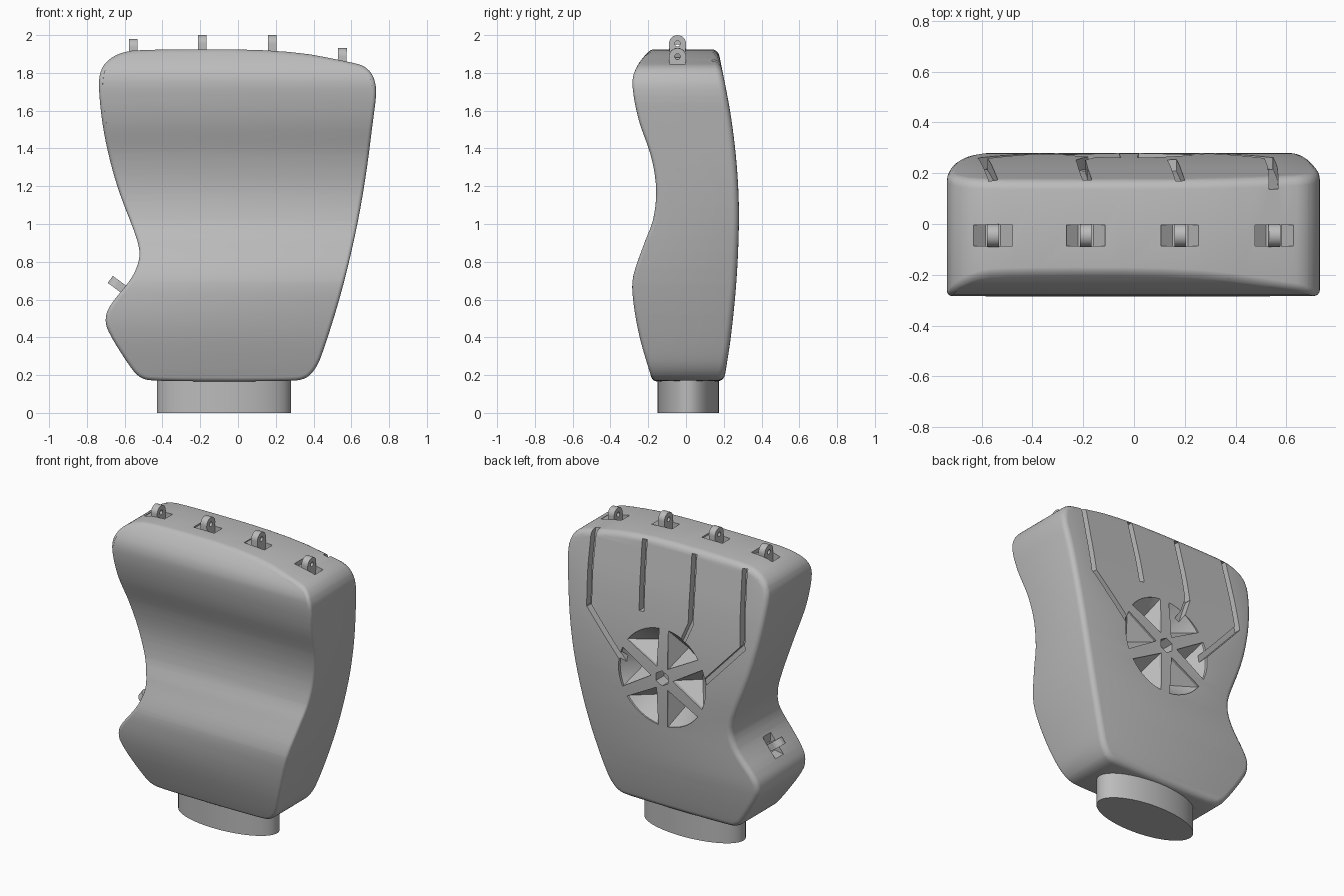
import bpy, bmesh, math
from mathutils import Matrix, Vector

if "Cube" in bpy.data.objects:
    bpy.data.objects.remove(bpy.data.objects["Cube"])

grey = bpy.data.materials.new("plain grey")
grey.use_nodes = True
grey.diffuse_color = (0.5, 0.5, 0.5, 1)
grey.node_tree.nodes["Principled BSDF"].inputs["Base Color"].default_value = (0.5, 0.5, 0.5, 1)


def make(name, bm):
    bmesh.ops.recalc_face_normals(bm, faces=bm.faces[:])
    # Closed solids must face outwards for the cuts
    if bm.calc_volume(signed=True) < 0:
        bmesh.ops.reverse_faces(bm, faces=bm.faces[:])
    mesh = bpy.data.meshes.new(name)
    bm.to_mesh(mesh)
    bm.free()
    mesh.materials.append(grey)
    ob = bpy.data.objects.new(name, mesh)
    bpy.context.collection.objects.link(ob)
    return ob


def hull(name, points):
    """Convex solid around a few points."""
    bm = bmesh.new()
    verts = [bm.verts.new(p) for p in points]
    bmesh.ops.convex_hull(bm, input=verts)
    bmesh.ops.delete(bm, geom=[v for v in bm.verts if not v.link_faces], context='VERTS')
    return make(name, bm)


def activate(ob):
    bpy.ops.object.select_all(action='DESELECT')
    ob.select_set(True)
    bpy.context.view_layer.objects.active = ob


def extent(mesh):
    zs = [v.co.z for v in mesh.vertices]
    return max(zs) - min(zs) if zs else 0


def carve(ob, cutter):
    """Cut a solid, keeping it whole if the cut would destroy it."""
    whole = ob.data.copy()
    mod = ob.modifiers.new("carve", 'BOOLEAN')
    mod.operation, mod.solver, mod.object = 'DIFFERENCE', 'EXACT', cutter
    activate(ob)
    bpy.ops.object.modifier_apply(modifier=mod.name)
    if extent(ob.data) < .9 * extent(whole):
        ob.data = whole
    bpy.data.objects.remove(cutter)


def smooth(ob):
    activate(ob)
    bpy.ops.object.shade_smooth_by_angle(angle=math.radians(30))


def curve(keys, z):
    """Smooth value at height z through (height, value) keys."""
    z = min(max(z, keys[0][0]), keys[-1][0])
    n = len(keys)
    i = max(k for k in range(n - 1) if keys[k][0] <= z)

    def slope(k):
        a, b = keys[max(k - 1, 0)], keys[min(k + 1, n - 1)]
        return (b[1] - a[1]) / (b[0] - a[0])
    (z0, v0), (z1, v1) = keys[i], keys[i + 1]
    h = z1 - z0
    t = (z - z0) / h
    return ((2*t**3 - 3*t*t + 1) * v0 + (t**3 - 2*t*t + t) * h * slope(i)
            + (3*t*t - 2*t**3) * v1 + (t**3 - t*t) * h * slope(i + 1))


# Side profile: wavy palm face and gently domed back
PALM = [(.16, -.175), (.4, -.245), (.6, -.28), (.72, -.28), (.9, -.22), (1.02, -.175),
        (1.18, -.158), (1.35, -.183), (1.55, -.25), (1.7, -.28), (1.78, -.28), (1.85, -.25), (1.925, -.19)]
BACK = [(.16, .2), (.4, .237), (.7, .267), (1, .28), (1.2, .276), (1.4, .26), (1.6, .233), (1.8, .195), (1.925, .17)]

# Front outline, rounded by corner cutting
outline = [(.28, .167), (.36, .18), (.41, .23), (.45, .32), (.55, .64), (.63, .98), (.68, 1.27),
           (.715, 1.55), (.735, 1.7), (.72, 1.78), (.68, 1.83), (.62, 1.853), (.24, 1.925),
           (-.52, 1.925), (-.63, 1.905), (-.7, 1.86), (-.733, 1.8), (-.738, 1.71), (-.715, 1.5),
           (-.67, 1.3), (-.62, 1.14), (-.54, .94), (-.518, .85), (-.53, .78), (-.57, .7),
           (-.68, .57), (-.705, .5), (-.69, .43), (-.57, .24), (-.52, .185), (-.45, .167)]
outline = [Vector(p) for p in outline]
for _ in range(2):
    outline = [a.lerp(b, t) for a, b in zip(outline, outline[1:] + outline[:1]) for t in (.25, .75)]


def inset(d):
    """Outline moved inwards by d."""
    pts = []
    for i, p in enumerate(outline):
        along = (outline[(i + 1) % len(outline)] - outline[i - 1]).normalized()
        pts.append(p + Vector((-along.y, along.x)) * d)
    return pts


# Palm body: rounded slab, sliced by height and bent to the side profile
D = .3
bm = bmesh.new()
rings = []
for side, radius, turns in ((-1, .02, range(5)), (1, .035, range(4, -1, -1))):
    for k in turns:
        a = k * math.pi / 8
        y = side * (D - radius * (1 - math.cos(a)))
        rings.append([bm.verts.new((p.x, y, p.y)) for p in inset(radius * (1 - math.sin(a)))])
for lower, upper in zip(rings, rings[1:]):
    for i in range(len(outline)):
        bm.faces.new((lower[i - 1], lower[i], upper[i], upper[i - 1]))
bm.faces.new(rings[0][::-1])
bm.faces.new(rings[-1])
bmesh.ops.recalc_face_normals(bm, faces=bm.faces[:])
for k in range(1, 50):
    bmesh.ops.bisect_plane(bm, geom=bm.verts[:] + bm.edges[:] + bm.faces[:],
                           plane_co=(0, 0, .167 + k * .0352), plane_no=(0, 0, 1), dist=1e-5)
bmesh.ops.triangulate(bm, faces=bm.faces[:])
for v in bm.verts:
    z = v.co.z
    v.co.y += curve(BACK, z) - D if v.co.y > 0 else curve(PALM, z) + D
palm = make("palm_body", bm)

# Finger grooves running from the top edge down to the vent
GROOVES = [[(.55, 1.89), (.545, 1.65), (.53, 1.4), (.25, 1.09)],
           [(.18, 1.89), (.165, 1.68), (.15, 1.47), (.1, 1.32)],
           [(-.185, 1.89), (-.2, 1.68), (-.21, 1.47), (-.15, 1.32)],
           [(-.555, 1.89), (-.575, 1.65), (-.595, 1.41), (-.3, 1.09)]]
for path in GROOVES:
    for a, b in zip(path, path[1:]):
        a, b = Vector(a), Vector(b)
        along = (b - a).normalized() * .009
        across = Vector((-along.y, along.x)) * 2
        pts = []
        for p in (a - along, b + along):
            for q in (p + across, p - across):
                pts += [(q.x, curve(BACK, p.y) - .045, q.y), (q.x, .4, q.y)]
        carve(palm, hull("groove_cutter", pts))

# Round vent: six faceted pockets around a hexagonal hole
CX, CZ = -.02, 1.07


def polar(r, deg, y):
    return (CX + r * math.cos(math.radians(deg)), y, CZ + r * math.sin(math.radians(deg)))


for k in range(6):
    mid = k * 60
    ring = [(.32, mid + d) for d in range(-24, 25, 6)] + [(.08, mid)]
    pts = [polar(r, a, y) for r, a in ring for y in (.262, .32)]
    carve(palm, hull("pocket_cutter", pts + [polar(.21, mid, .15)]))
carve(palm, hull("hub_cutter", [polar(.05, k * 60 + 30, y) for k in range(6) for y in (.2, .32)]))

# Hinge eyelets, each standing in a small slot: centre x, centre z, lean
HINGES = {"outer_right": (-.555, 1.935, 0), "inner_right": (-.19, 1.955, 0),
          "inner_left": (.182, 1.955, 0), "outer_left": (.552, 1.887, .03),
          "thumb": (-.64, .68, -.93)}


def disc(r, w, n):
    return [(s * w, r * math.cos(k * math.tau / n), r * math.sin(k * math.tau / n))
            for k in range(n) for s in (-1, 1)]


eyelets = []
for name, (x, z, lean) in HINGES.items():
    place = Matrix.Translation((x, -.045, z)) @ Matrix.Rotation(lean, 4, 'Y')
    slot = [(sx * w, sy * .042, h) for sx in (-1, 1) for sy in (-1, 1)
            for w, h in ((.076, .04), (.076, -.04), (.03, -.08))]
    carve(palm, hull("slot_cutter", [place @ Vector(p) for p in slot]))
    foot = [(s * .023, t * .04, -.1) for s in (-1, 1) for t in (-1, 1)]
    eye = hull(name + "_eyelet", [place @ Vector(p) for p in disc(.045, .023, 24) + foot])
    carve(eye, hull("pin_cutter", [place @ Vector(p) for p in disc(.015, .05, 16)]))
    eyelets.append(eye)

# Oval wrist stub
bm = bmesh.new()
bmesh.ops.create_cone(bm, cap_ends=True, segments=64, radius1=1, radius2=1, depth=.24,
                      matrix=Matrix.Translation((-.075, .012, .12)) @ Matrix.Diagonal((.355, .162, 1, 1)))
wrist = make("wrist_stub", bm)

for ob in [palm, wrist] + eyelets:
    smooth(ob)
